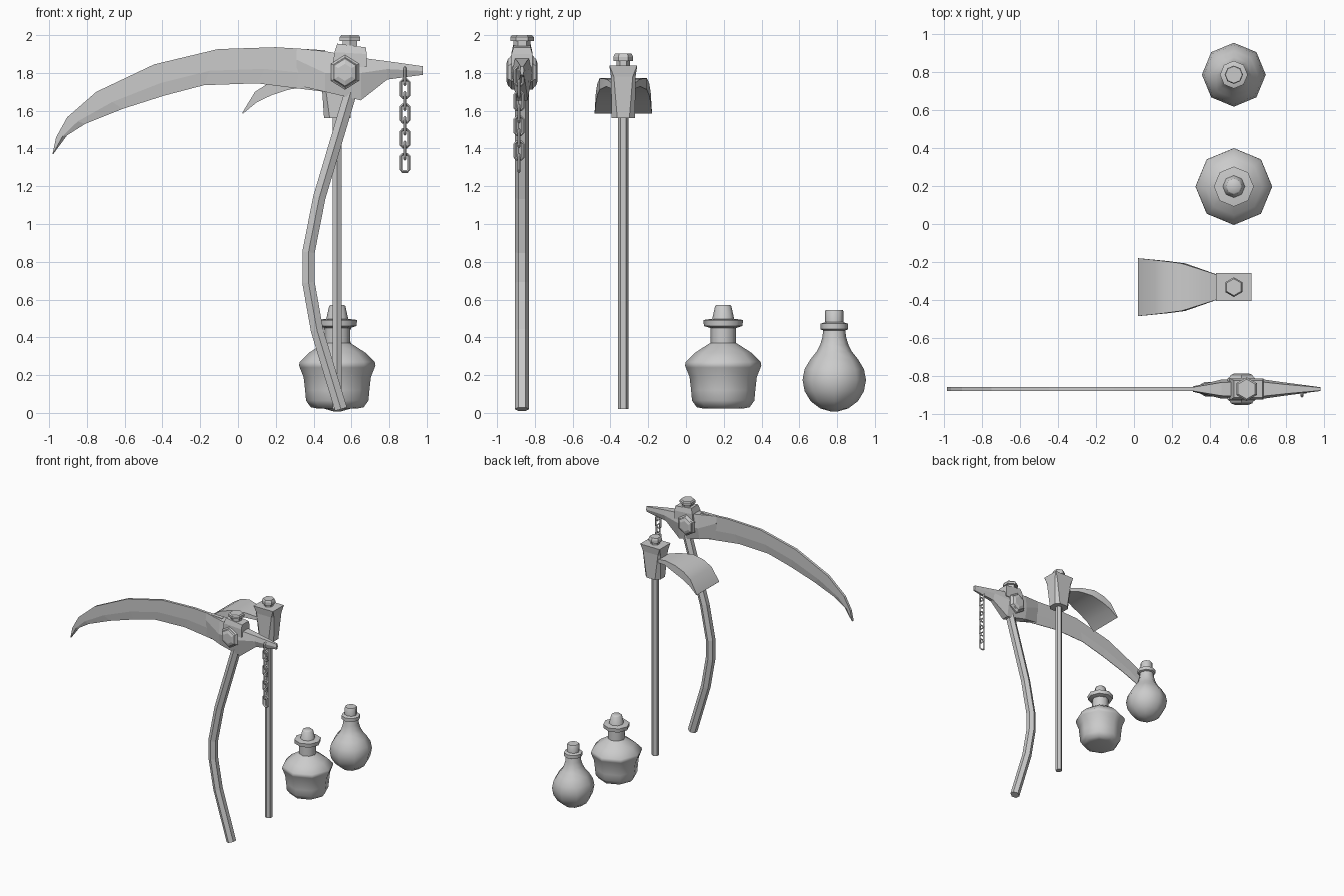
import bpy, bmesh
from math import sin, cos, pi, radians
from mathutils import Vector

if "Cube" in bpy.data.objects:
    bpy.data.objects.remove(bpy.data.objects["Cube"])


def loft(name, rings, closed=False, smooth=None):
    """Skin a list of equal-length point rings into one solid object."""
    bm = bmesh.new()
    vs = [[bm.verts.new(p) for p in r] for r in rings]
    n = len(vs[0])
    pairs = list(zip(vs, vs[1:])) + ([(vs[-1], vs[0])] if closed else [])
    for a, b in pairs:
        for i in range(n):
            j = (i + 1) % n
            bm.faces.new((a[i], a[j], b[j], b[i]))
    if not closed:
        bm.faces.new(vs[0])
        bm.faces.new(vs[-1])
    bmesh.ops.remove_doubles(bm, verts=bm.verts, dist=0.0002)
    bmesh.ops.recalc_face_normals(bm, faces=bm.faces)
    me = bpy.data.meshes.new(name)
    bm.to_mesh(me)
    bm.free()
    if smooth:
        me.shade_smooth()
        me.set_sharp_from_angle(angle=radians(smooth))
    ob = bpy.data.objects.new(name, me)
    bpy.context.collection.objects.link(ob)
    return ob


def turned(name, x, y, profile, sides, smooth=None):
    """Upright lathe; a corner points along y."""
    return loft(name, [[(x + r * sin(2 * pi * i / sides), y + r * cos(2 * pi * i / sides), z)
                        for i in range(sides)] for r, z in profile], smooth=smooth)


def sweep(name, path, r, sides, closed=False, edge_on=False, origin=(0, 0, 0)):
    """Tube along a path lying in the xz plane (or yz if edge_on)."""
    pts, rings, n = [Vector((x, 0, z)) for x, z in path], [], len(path)
    for k, p in enumerate(pts):
        prev = pts[k - 1] if closed or k else p
        nxt = pts[(k + 1) % n] if closed or k < n - 1 else p
        t = (nxt - prev).normalized()
        side = Vector((t.z, 0, -t.x))
        ring = []
        for i in range(sides):
            a = 2 * pi * i / sides
            v = p + side * (r * sin(a)) + Vector((0, r * cos(a), 0))
            if edge_on:
                v = Vector((-v.y, v.x, v.z))
            ring.append(v + Vector(origin))
        rings.append(ring)
    return loft(name, rings, closed)


# ---------- scythe ----------
SY = -0.868
sweep("scythe_handle", [(.545, .02), (.418, .437), (.373, .69), (.373, .85),
                        (.43, 1.14), (.597, 1.70)], .038, 6, origin=(0, SY, 0))

# curved blade: spine point and edge point for each section
blade = [((.46, 1.92), (.46, 1.70)), ((.2, 1.936), (.10, 1.745)),
         ((-.106, 1.926), (-.18, 1.735)), ((-.444, 1.845), (-.39, 1.68)),
         ((-.75, 1.70), (-.61, 1.61)), ((-.905, 1.565), (-.81, 1.53)),
         ((-.963, 1.46), (-.905, 1.47)), ((-.982, 1.372), (-.98, 1.368))]
rings = []
for (tx, tz), (bx, bz) in blade:
    mx, mz = tx + .6 * (bx - tx), tz + .6 * (bz - tz)
    rings.append([(tx, SY - .011, tz), (mx, SY - .011, mz), (bx, SY - .002, bz),
                  (bx, SY + .002, bz), (mx, SY + .011, mz), (tx, SY + .011, tz)])
loft("scythe_blade", rings)

# faceted head with rear spike: x, top, mid, bottom, half thickness at each
head = [(.31, 1.93, 1.87, 1.735, .010, .014, .004), (.46, 1.915, 1.80, 1.70, .035, .05, .03),
        (.65, 1.88, 1.80, 1.655, .04, .055, .03), (.79, 1.862, 1.82, 1.765, .025, .035, .015),
        (.98, 1.835, 1.81, 1.79, .008, .01, .006)]
loft("scythe_head", [[(x, SY - a, t), (x, SY - b, m), (x, SY - c, l),
                      (x, SY + c, l), (x, SY + b, m), (x, SY + a, t)]
                     for x, t, m, l, a, b, c in head])

# socket block on top of the head
loft("scythe_socket", [[(x0, SY - w, z0), (x1, SY - w, z1), (x1, SY + w, z1), (x0, SY + w, z0)]
                       for x0, x1, z0, z1, w in [(.50, .68, 1.83, 1.83, .055),
                                                 (.51, .68, 1.91, 1.90, .055),
                                                 (.525, .677, 1.955, 1.935, .045)]])
turned("scythe_top_bolt", .592, SY, [(.045, 1.93), (.045, 1.97), (.062, 1.97),
                                     (.062, 1.99), (.052, 2.0)], 6)

# hexagonal bolts through both sides
for s, label in ((-1, "front"), (1, "back")):
    loft("scythe_bolt_" + label,
         [[(.566 + .92 * r * sin(pi * i / 3), SY + s * d, 1.803 + r * cos(pi * i / 3))
           for i in range(6)]
          for r, d in [(.092, .03), (.092, .055), (.08, .064), (.078, .064),
                       (.072, .074), (.045, .083)]])

# hanging chain of alternating links
w, h, c = .022, .046, .011
link = [(w, -h + c), (w, h - c), (w - c, h), (c - w, h),
        (-w, h - c), (-w, c - h), (c - w, -h), (w - c, -h)]
for k in range(8):
    sweep("chain_link_%d" % (k + 1), link, .008, 4, True, k % 2 == 0,
          (.884, SY - .016, 1.782 - .0655 * k))

# ---------- hoe ----------
HX, HY = .525, -.332
turned("hoe_handle", HX, HY, [(.028, .02), (.028, 1.6)], 6)
# tapered socket: half sizes and corner cut
loft("hoe_socket", [[(HX + x, HY + y, z) for x, y in
                     [(a, b - c), (a - c, b), (c - a, b), (-a, b - c),
                      (-a, c - b), (c - a, -b), (a - c, -b), (a, c - b)]]
                    for a, b, c, z in [(.07, .062, .03, 1.56), (.085, .065, .015, 1.78),
                                       (.093, .074, .001, 1.84)]])
turned("hoe_bolt", HX, HY, [(.036, 1.83), (.036, 1.862), (.052, 1.862),
                            (.052, 1.885), (.044, 1.902)], 6)
# curved flaring blade: x, top, x, bottom, half width
loft("hoe_blade", [[(xt, HY - hw, t), (xb, HY - hw, b), (xb, HY + hw, b), (xt, HY + hw, t)]
                   for xt, t, xb, b, hw in
                   [(.46, 1.745, .46, 1.715, .058), (.36, 1.768, .37, 1.728, .09),
                    (.25, 1.772, .27, 1.712, .125), (.16, 1.745, .18, 1.683, .137),
                    (.09, 1.70, .10, 1.645, .145), (.022, 1.588, .026, 1.584, .152)]], smooth=35)

# ---------- angular bottle ----------
BX, BY = .525, .197
turned("bottle_body", BX, BY, [(.10, .022), (.14, .03), (.165, .065), (.17, .12), (.178, .19),
                               (.198, .24), (.202, .252), (.198, .27), (.15, .318), (.085, .36),
                               (.068, .37), (.068, .46)], 8, 50)
turned("bottle_collar", BX, BY, [(.07, .45), (.102, .46), (.105, .492), (.06, .498)], 8, 50)
turned("bottle_cork", BX, BY, [(.06, .49), (.043, .565), (.036, .571)], 8, 50)

# ---------- round flask ----------
FX, FY = .525, .785
turned("flask_body", FX, FY, [(.02, .008), (.075, .024), (.125, .062), (.157, .115), (.168, .175),
                              (.157, .232), (.125, .285), (.093, .325), (.075, .36),
                              (.063, .40), (.057, .45)], 8, 50)
turned("flask_collar", FX, FY, [(.055, .435), (.073, .443), (.073, .472), (.05, .48)], 8, 50)
turned("flask_cork", FX, FY, [(.048, .47), (.048, .54), (.044, .545)], 8, 50)
